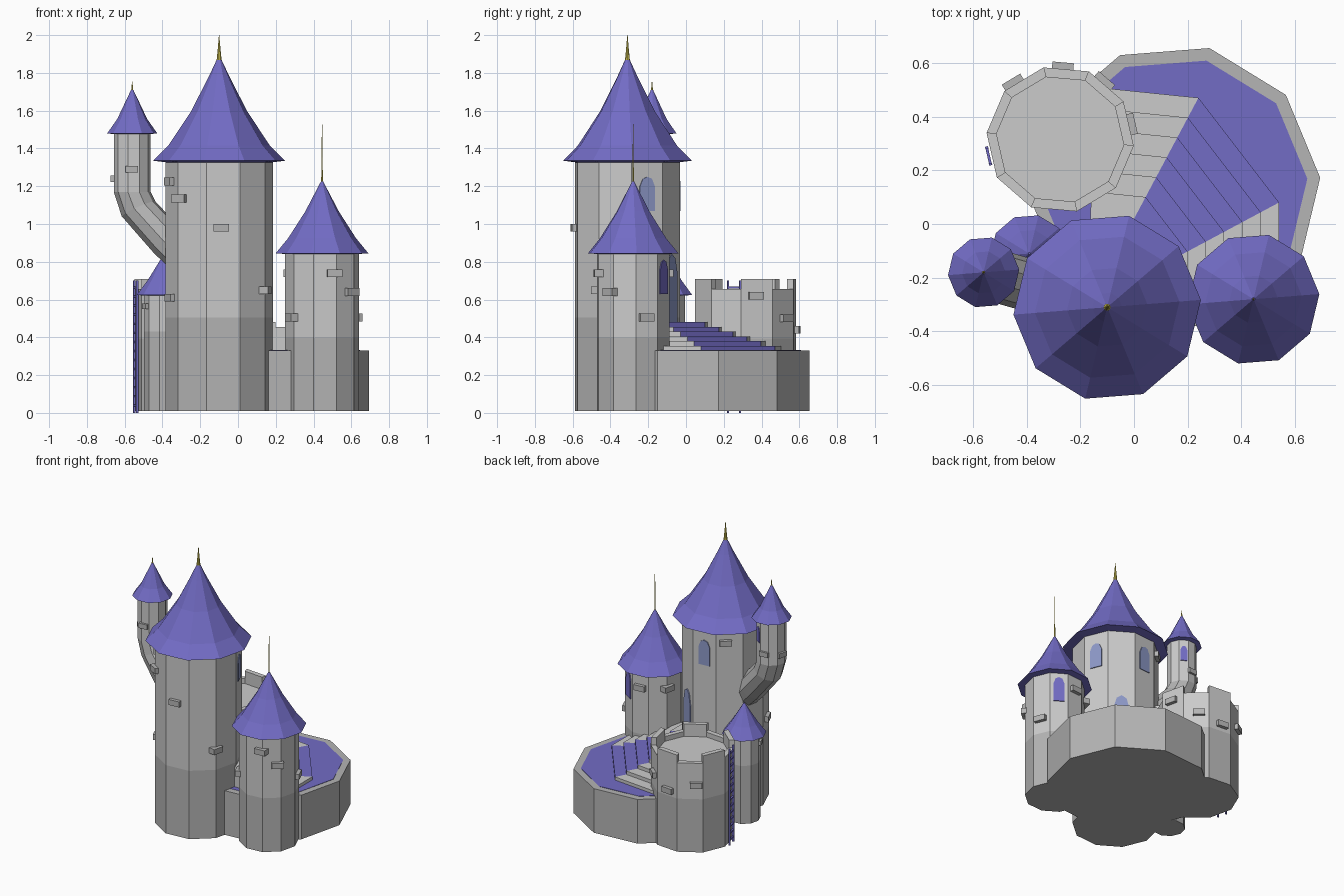
import bpy, bmesh
from math import sin, cos, pi, radians, floor
from mathutils import Matrix, Vector

if "Cube" in bpy.data.objects:
    bpy.data.objects.remove(bpy.data.objects["Cube"])

N = 10  # every round part is ten-sided


def mat(name, rgb):
    m = bpy.data.materials.new(name)
    m.diffuse_color = (*rgb, 1)
    m.use_nodes = True
    m.node_tree.nodes["Principled BSDF"].inputs["Base Color"].default_value = m.diffuse_color
    return m


LIGHT = mat("light_stone", (0.72, 0.72, 0.72))
DARK = mat("dark_stone", (0.46, 0.46, 0.46))
BLUE = mat("roof_blue", (0.17, 0.15, 0.56))
GLASS = mat("window_blue", (0.27, 0.32, 0.58))
GOLD = mat("gold", (0.75, 0.65, 0.1))


def finish(bm, name, mats):
    bmesh.ops.recalc_face_normals(bm, faces=bm.faces)
    me = bpy.data.meshes.new(name)
    bm.to_mesh(me)
    bm.free()
    for m in mats:
        me.materials.append(m)
    ob = bpy.data.objects.new(name, me)
    bpy.context.collection.objects.link(ob)
    return ob


def loft(bm, rings, mats=None):
    """Skin a list of rings, capping both ends."""
    vs = [[bm.verts.new(p) for p in r] for r in rings]
    for k in range(len(vs) - 1):
        a, b = vs[k], vs[k + 1]
        for i in range(len(a)):
            j = (i + 1) % len(a)
            f = bm.faces.new((a[i], a[j], b[j], b[i]))
            f.material_index = mats[k] if mats else 0
    bm.faces.new(vs[0][::-1]).material_index = mats[0] if mats else 0
    bm.faces.new(vs[-1]).material_index = mats[-1] if mats else 0


def ring(c, r, z, phase, n=N):
    return [(c[0] + r * cos(radians(phase) + 2 * pi * i / n),
             c[1] + r * sin(radians(phase) + 2 * pi * i / n), z) for i in range(n)]


def lathe(name, c, profile, mats, idx=None, phase=4.5):
    bm = bmesh.new()
    loft(bm, [ring(c, r, z, phase) for r, z in profile], idx)
    return finish(bm, name, mats)


def on_wall(c, r, ang, z, phase):
    """Frame on a tower wall: local x across, y up, z outward."""
    face = phase + 36 * floor((ang - phase) / 36) + 18
    d = r * cos(pi / N) / cos(radians(ang - face))
    n = Vector((cos(radians(face)), sin(radians(face)), 0))
    t = Vector((-n.y, n.x, 0))
    m = Matrix((t, Vector((0, 0, 1)), n)).transposed().to_4x4()
    m.translation = (c[0] + d * cos(radians(ang)), c[1] + d * sin(radians(ang)), z)
    return m


def box(bm, m, size):
    bmesh.ops.create_cube(bm, size=1, matrix=m @ Matrix.Diagonal((*size, 1)))


def bricks(name, c, r, spots, phase=4.5, size=(0.08, 0.04, 0.05)):
    bm = bmesh.new()
    for ang, z in spots:
        box(bm, on_wall(c, r, ang, z, phase), size)
    finish(bm, name, [DARK])


def window(name, c, r, ang, z, w, h, m, phase=4.5):
    bm = bmesh.new()
    shape = [(-w / 2, 0), (w / 2, 0), (w / 2, h * 0.72), (w * 0.3, h * 0.94),
             (0, h), (-w * 0.3, h * 0.94), (-w / 2, h * 0.72)]
    mx = on_wall(c, r, ang, z, phase)
    loft(bm, [[mx @ Vector((x, y, d)) for x, y in shape] for d in (-0.01, 0.006)])
    finish(bm, name, [m])


def spire(name, c, r, z0, z1):
    lathe(name, c, [(r, z0), (r * 0.5, (z0 + z1) / 2), (0.001, z1)], [GOLD])


MAIN, SIDE, KEEP = (-0.10, -0.31), (0.445, -0.28), (-0.275, 0.315)
HIGH, LOW, YARD = (-0.56, -0.18), (-0.39, -0.11), (0.155, 0.13)
STONE = [DARK, LIGHT]

# Main tower
lathe("main_tower", MAIN, [(0.286, 0.01), (0.286, 0.505), (0.286, 1.325)], STONE, [0, 1])
lathe("main_roof", MAIN, [(0.27, 1.325), (0.35, 1.335), (0.27, 1.415), (0.15, 1.595),
                          (0.055, 1.78), (0.008, 1.88)], [BLUE])
spire("main_spire", MAIN, 0.014, 1.86, 2.0)
bricks("main_bricks", MAIN, 0.286, [(-159, 1.225), (-137, 1.135), (-88, 0.98),
                                    (-31, 0.65), (-157, 0.61), (125, 1.25)])
window("main_window_right", MAIN, 0.286, 22.5, 1.07, 0.085, 0.18, GLASS)
window("main_window_back", MAIN, 0.286, 94.5, 1.07, 0.085, 0.18, GLASS)
window("main_door", MAIN, 0.286, 58.5, 0.47, 0.11, 0.37, GLASS)

# Side tower
lathe("side_tower", SIDE, [(0.197, 0.01), (0.197, 0.4), (0.197, 0.845)], STONE, [0, 1])
lathe("side_roof", SIDE, [(0.18, 0.84), (0.246, 0.845), (0.18, 0.925), (0.09, 1.065),
                          (0.006, 1.225)], [BLUE])
spire("side_pole", SIDE, 0.005, 1.2, 1.53)
bricks("side_bricks", SIDE, 0.197, [(-70, 0.74), (-38, 0.64), (-145, 0.505),
                                    (21, 0.505), (95, 0.74), (150, 0.74)])
window("side_window", SIDE, 0.197, 58.5, 0.63, 0.075, 0.18, BLUE)

# High turret on its bent corbel
lathe("high_turret", HIGH, [(0.098, 1.17), (0.098, 1.48)], [LIGHT])
lathe("high_roof", HIGH, [(0.09, 1.475), (0.133, 1.48), (0.08, 1.555), (0.03, 1.66),
                          (0.006, 1.71)], [BLUE])
spire("high_spire", HIGH, 0.008, 1.69, 1.755)
bricks("high_bricks", HIGH, 0.098, [(-92, 1.29), (95, 1.25), (170, 1.24)], size=(0.065, 0.035, 0.03))
window("high_window", HIGH, 0.098, 58.5, 1.32, 0.045, 0.11, BLUE)
bm = bmesh.new()
inward = Vector((MAIN[0] - HIGH[0], MAIN[1] - HIGH[1], 0)).normalized()
axis = Vector((0, 0, 1)).cross(inward)
rings = []
for along, z, tilt in [(0, 1.17, 0), (0.035, 1.08, 25), (0.19, 0.915, 45), (0.27, 0.84, 45)]:
    rot = Matrix.Rotation(-radians(tilt), 3, axis)
    o = Vector((*HIGH, z)) + inward * along
    rings.append([o + rot @ Vector(p) for p in ring((0, 0), 0.098, 0, 4.5)])
loft(bm, rings)
finish(bm, "high_turret_corbel", [DARK])

# Low turret
lathe("low_turret", LOW, [(0.108, 0.01), (0.108, 0.43), (0.108, 0.625)], STONE, [0, 1])
lathe("low_roof", LOW, [(0.1, 0.62), (0.146, 0.625), (0.09, 0.7), (0.04, 0.78), (0.004, 0.84)], [BLUE])
bricks("low_bricks", LOW, 0.108, [(-157, 0.565)], size=(0.05, 0.03, 0.03))

# Battlement tower: wall with sunken floor, merlons on alternate faces
KP = -5
lathe("battlement_tower", KEEP, [(0.275, 0.01), (0.275, 0.395), (0.275, 0.655), (0.238, 0.655),
                                 (0.238, 0.62)], STONE, [0, 1, 1, 1], KP)
bm = bmesh.new()
outer, inner = ring(KEEP, 0.275, 0, KP), ring(KEEP, 0.238, 0, KP)
for i in range(0, N, 2):
    j = (i + 1) % N
    quad = [outer[i], outer[j], inner[j], inner[i]]
    loft(bm, [[(p[0], p[1], z) for p in quad] for z in (0.65, 0.71)])
finish(bm, "merlons", [LIGHT])
bricks("battlement_bricks", KEEP, 0.275, [(12, 0.62), (53, 0.5), (88, 0.44), (130, 0.5)], KP)

# Ladder
bm = bmesh.new()
lad = on_wall(KEEP, 0.275, 193, 0, KP)
for x in (-0.032, 0.032):
    box(bm, lad @ Matrix.Translation((x, 0.35, 0.012)), (0.008, 0.7, 0.012))
for k in range(14):
    box(bm, lad @ Matrix.Translation((0, 0.04 + k * 0.048, 0.012)), (0.064, 0.01, 0.01))
finish(bm, "ladder", [BLUE])

# Courtyard platform with a blue floor inside a stone rim
lathe("courtyard", YARD, [(0.54, 0.01), (0.54, 0.33), (0.492, 0.33), (0.492, 0.329)],
      [DARK, BLUE], [0, 0, 0, 1])
lathe("courtyard_floor", YARD, [(0.492, 0.325), (0.492, 0.332)], [BLUE])

# Steps fanning up to the main door, blue carpet in the middle sector
hub = Vector((-0.17, -0.30))
corners = [Vector(p) for p in [(0.54, -0.30), (0.54, 0.08), (0.24, 0.47), (-0.15, 0.51)]]
for s, (part, m) in enumerate([("right", LIGHT), ("carpet", BLUE), ("left", LIGHT)]):
    bm = bmesh.new()
    for k in range(6):
        f = 1 - 0.096 * k
        z0 = 0.33 + 0.025 * k
        tri = [hub, hub + (corners[s] - hub) * f, hub + (corners[s + 1] - hub) * f]
        loft(bm, [[(p.x, p.y, z) for p in tri] for z in (z0, z0 + 0.025)])
    finish(bm, "steps_" + part, [m])
